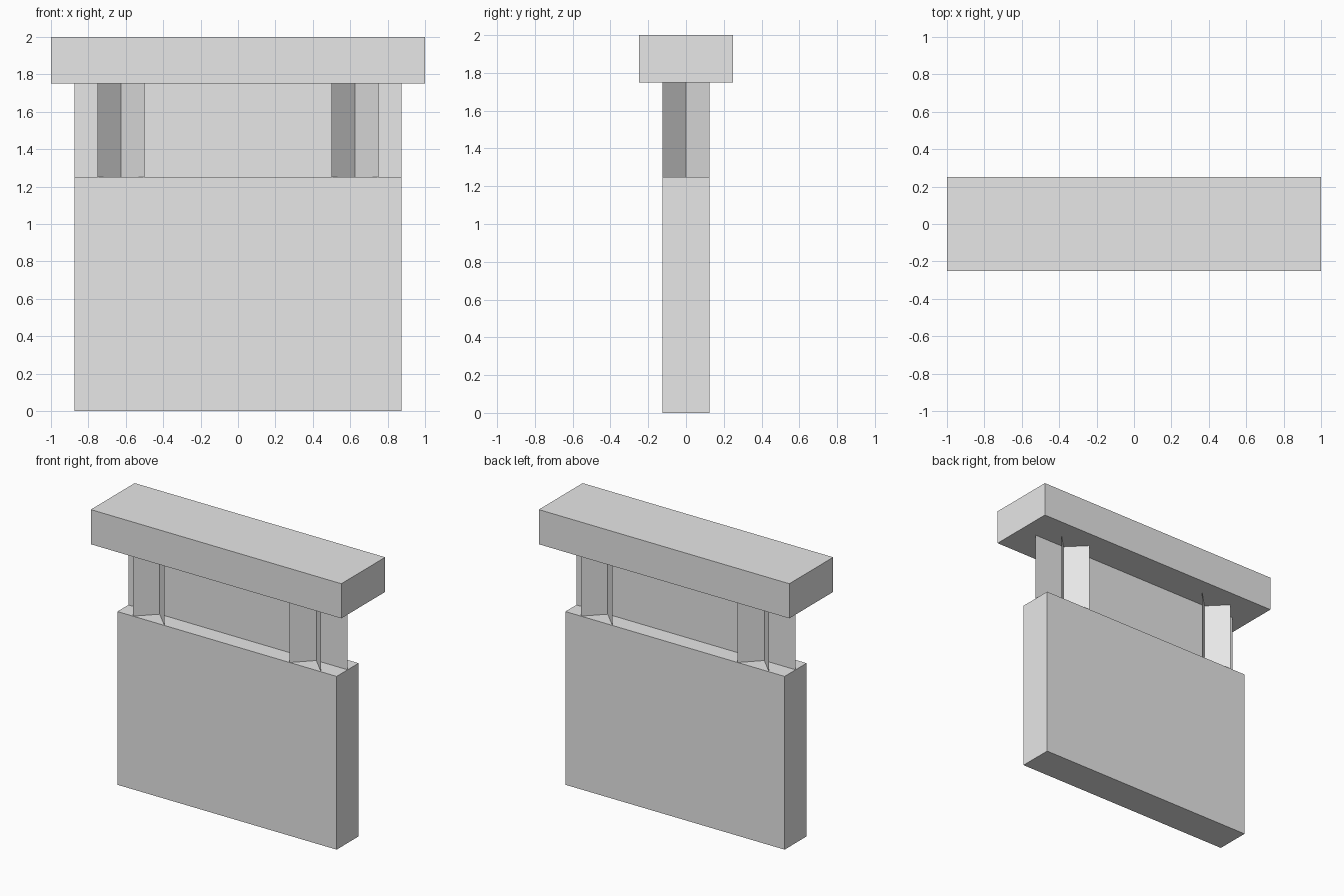
import bpy
from math import pi, sqrt

default_cube = bpy.data.objects.get("Cube")
if default_cube:
    bpy.data.objects.remove(default_cube, do_unlink=True)

WALL_WIDTH, WALL_DEPTH = 1.75, 0.25
WALL_TOP, CAP_BOTTOM, CAP_TOP = 1.25, 1.75, 2.0
POST_X = 0.625

grey = bpy.data.materials.new("light_grey")
grey.use_nodes = True
grey.diffuse_color = (0.8, 0.8, 0.8, 1)
grey.node_tree.nodes["Principled BSDF"].inputs["Base Color"].default_value = (0.8, 0.8, 0.8, 1)


def finish(name, scale):
    """Name the active object, size it and give it the material."""
    obj = bpy.context.object
    obj.name = name
    obj.scale = scale
    bpy.ops.object.transform_apply(location=False, rotation=False, scale=True)
    obj.data.materials.append(grey)
    return obj


def block(name, width, depth, bottom, top):
    bpy.ops.mesh.primitive_cube_add(size=1, location=(0, 0, (bottom + top) / 2))
    return finish(name, (width, depth, top - bottom))


def upright_sheet(name, x, width, turn):
    """Thin sheet filling the gap between wall and cap, turned about z."""
    bpy.ops.mesh.primitive_plane_add(
        size=1, location=(x, 0, (WALL_TOP + CAP_BOTTOM) / 2), rotation=(pi / 2, 0, turn))
    return finish(name, (width, CAP_BOTTOM - WALL_TOP, 1))


# Solid lower wall and overhanging cap
block("lower_wall", WALL_WIDTH, WALL_DEPTH, 0, WALL_TOP)
block("cap", 2, 0.5, CAP_BOTTOM, CAP_TOP)

# Full-width centre panel between them
upright_sheet("centre_panel", 0, WALL_WIDTH, 0)

# Posts made of two crossed diagonal sheets
for side, x in (("right", -POST_X), ("left", POST_X)):
    for label, turn in (("a", pi / 4), ("b", -pi / 4)):
        upright_sheet(f"{side}_post_sheet_{label}", x, WALL_DEPTH * sqrt(2), turn)
